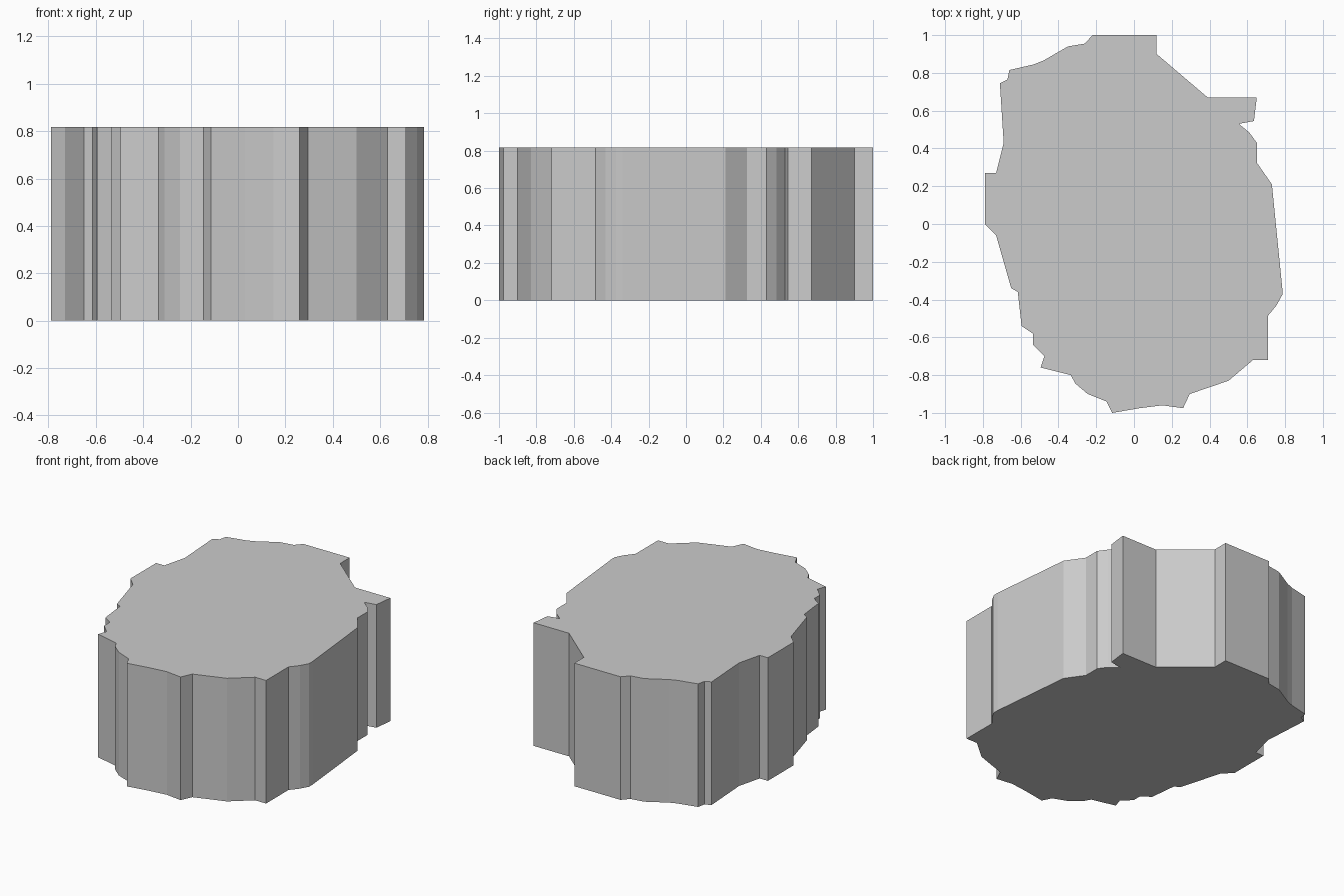
import bpy, bmesh

HEIGHT = 0.817

# Irregular footprint, clockwise from the back edge
outline = [
    (-0.22, 1.00), (0.12, 1.00), (0.12, 0.90), (0.39, 0.67), (0.65, 0.67),
    (0.635, 0.545), (0.555, 0.53), (0.61, 0.485), (0.65, 0.43), (0.65, 0.325),
    (0.73, 0.21), (0.755, -0.04), (0.785, -0.34), (0.785, -0.375), (0.755, -0.43),
    (0.71, -0.485), (0.71, -0.72), (0.63, -0.72), (0.50, -0.83), (0.295, -0.90),
    (0.26, -0.975), (0.15, -0.96), (0.03, -0.975), (-0.115, -1.00),
    (-0.145, -0.94), (-0.245, -0.90), (-0.31, -0.845), (-0.335, -0.80),
    (-0.495, -0.76), (-0.475, -0.70), (-0.535, -0.64), (-0.535, -0.58),
    (-0.595, -0.54), (-0.615, -0.36), (-0.65, -0.34), (-0.73, -0.06),
    (-0.79, 0.00), (-0.79, 0.27), (-0.73, 0.27), (-0.69, 0.43),
    (-0.71, 0.745), (-0.67, 0.765), (-0.66, 0.815), (-0.53, 0.845),
    (-0.48, 0.865), (-0.35, 0.94), (-0.26, 0.955),
]

# Solid block: footprint face extruded straight up
bm = bmesh.new()
base = bm.faces.new([bm.verts.new((x, y, 0)) for x, y in outline])
result = bmesh.ops.extrude_face_region(bm, geom=[base], use_keep_orig=True)
top_verts = [g for g in result["geom"] if isinstance(g, bmesh.types.BMVert)]
bmesh.ops.translate(bm, verts=top_verts, vec=(0, 0, HEIGHT))
bmesh.ops.recalc_face_normals(bm, faces=bm.faces)

mesh = bpy.data.meshes.new("block")
bm.to_mesh(mesh)
bm.free()
bpy.context.collection.objects.link(bpy.data.objects.new("block", mesh))
